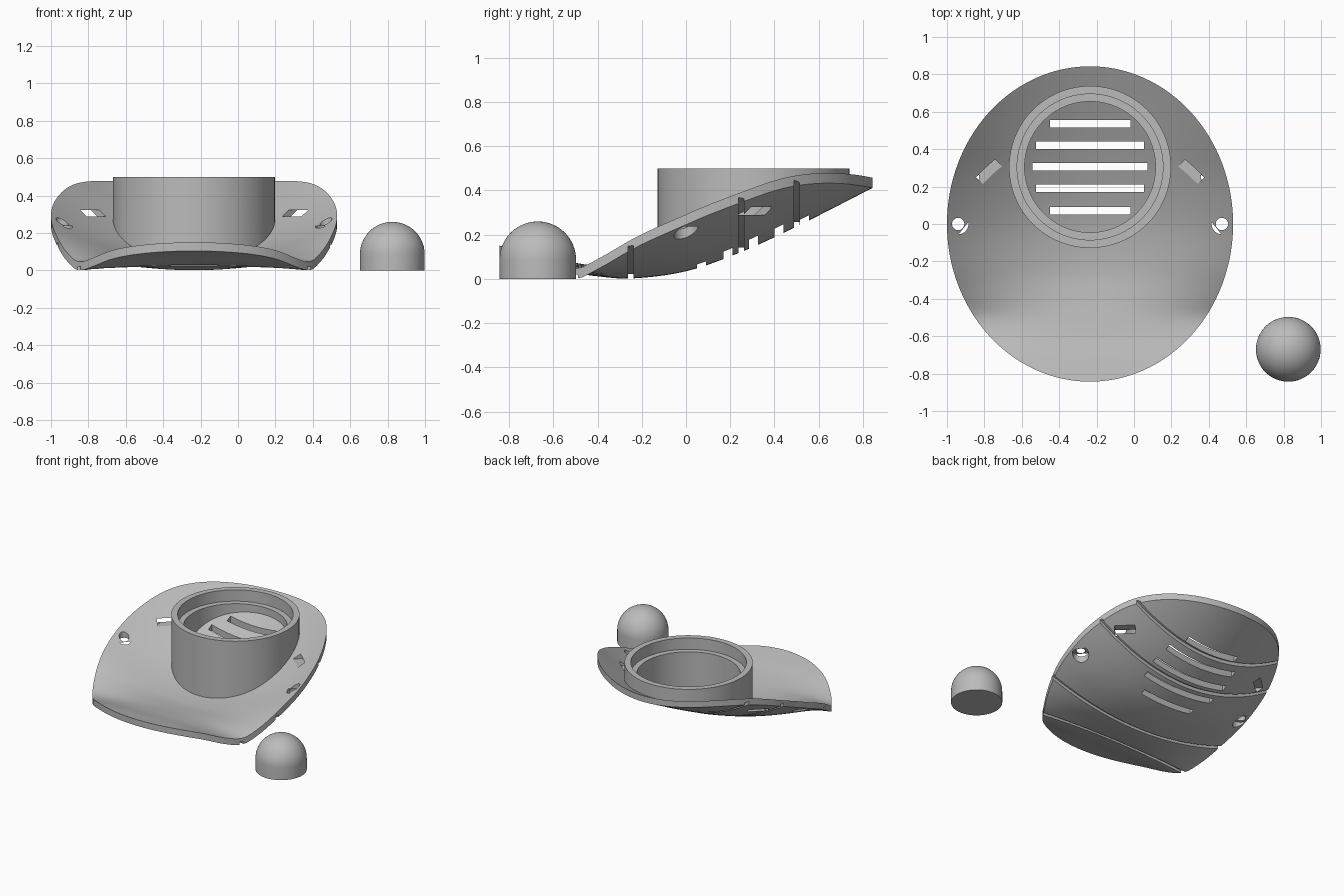
import bpy, bmesh
from math import sin, cos, pi, radians
from mathutils import Matrix, Vector

CX, RX, RY, THICK = -0.235, 0.765, 0.843, 0.046
CUP_Y = 0.305

cube = bpy.data.objects.get("Cube")
if cube:
    bpy.data.objects.remove(cube)

grey = bpy.data.materials.new("plain_grey")
grey.use_nodes = True
colour = (0.5, 0.5, 0.5, 1)
grey.diffuse_color = colour
grey.node_tree.nodes["Principled BSDF"].inputs["Base Color"].default_value = colour

# Underside stations: y, height on the centre line, sideways curvature
STATIONS = [(-0.85, 0.106, 0.0), (-0.7, 0.072, -0.04), (-0.6, 0.046, -0.08),
            (-0.5, 0.027, -0.07), (-0.4, 0.012, 0.07), (-0.25, 0.002, 0.24),
            (0, 0.035, 0.36), (0.25, 0.122, 0.42), (0.5, 0.237, 0.488), (0.85, 0.415, 0.53)]


def smooth_value(y, col):
    """Smooth curve through one column of the stations."""
    s = STATIONS
    y = min(max(y, s[0][0]), s[-1][0])
    i = next(k for k in range(len(s) - 1) if y <= s[k + 1][0])

    def slope(k):
        a, b = s[max(k - 1, 0)], s[min(k + 1, len(s) - 1)]
        return (b[col] - a[col]) / (b[0] - a[0])
    h = s[i + 1][0] - s[i][0]
    t = (y - s[i][0]) / h
    return ((2*t**3 - 3*t**2 + 1) * s[i][col] + (t**3 - 2*t**2 + t) * h * slope(i)
            + (3*t**2 - 2*t**3) * s[i + 1][col] + (t**3 - t**2) * h * slope(i + 1))


def underside(x, y):
    return smooth_value(y, 1) + smooth_value(y, 2) * (x - CX) ** 2


def finish(name, bm):
    bmesh.ops.recalc_face_normals(bm, faces=bm.faces)
    mesh = bpy.data.meshes.new(name)
    bm.to_mesh(mesh)
    bm.free()
    mesh.materials.append(grey)
    obj = bpy.data.objects.new(name, mesh)
    bpy.context.collection.objects.link(obj)
    return obj


def bridge(bm, a, b, closed=True):
    n = len(a)
    for i in range(n if closed else n - 1):
        j = (i + 1) % n
        bm.faces.new((a[i], a[j], b[j], b[i]))


def activate(obj):
    bpy.ops.object.select_all(action="DESELECT")
    obj.select_set(True)
    bpy.context.view_layer.objects.active = obj


def shade(obj, angle=30):
    activate(obj)
    bpy.ops.object.shade_smooth_by_angle(angle=radians(angle))


def cut(target, cutter):
    cutter.hide_render = True
    mod = target.modifiers.new("cut", "BOOLEAN")
    mod.operation, mod.solver, mod.object = "DIFFERENCE", "EXACT", cutter
    activate(target)
    bpy.ops.object.modifier_apply(modifier=mod.name)
    bpy.data.objects.remove(cutter)


def box(size, place, turn=0):
    bm = bmesh.new()
    m = Matrix.Translation(place) @ Matrix.Rotation(turn, 4, "Z") @ Matrix.Diagonal((*size, 1))
    bmesh.ops.create_cube(bm, size=1, matrix=m)
    return finish("box_cutter", bm)


def rod(radius, x, y, bottom, top):
    bm = bmesh.new()
    bmesh.ops.create_cone(bm, cap_ends=True, segments=40, radius1=radius, radius2=radius,
                          depth=top - bottom,
                          matrix=Matrix.Translation((x, y, (top + bottom) / 2)))
    return finish("rod_cutter", bm)


# Curved oval shell: two matching skins joined by an upright rim
SEGS, RINGS = 128, 26
bm = bmesh.new()
rims = []
for lift in (0, THICK):
    previous = None
    centre = bm.verts.new((CX, 0, underside(CX, 0) + lift))
    for r in range(1, RINGS + 1):
        ring = []
        for s in range(SEGS):
            a = 2 * pi * s / SEGS
            x, y = CX + RX * r / RINGS * cos(a), RY * r / RINGS * sin(a)
            ring.append(bm.verts.new((x, y, underside(x, y) + lift)))
        if previous:
            bridge(bm, previous, ring)
        else:
            for s in range(SEGS):
                bm.faces.new((centre, ring[s], ring[(s + 1) % SEGS]))
        previous = ring
    rims.append(previous)
bridge(bm, *rims)
shell = finish("curved_shell", bm)

# Shallow cross grooves following the underside
for gy in (-0.5, -0.25, 0.25, 0.5):
    bm = bmesh.new()
    rows = []
    for i in range(49):
        x = CX - 0.8 + 1.6 * i / 48
        z = underside(x, gy)
        rows.append([bm.verts.new((x, gy + dy, z + dz)) for dy, dz in
                     ((-0.0125, -0.06), (0.0125, -0.06), (0.0125, 0.02), (-0.0125, 0.02))])
    for a, b in zip(rows, rows[1:]):
        bridge(bm, a, b)
    bm.faces.new(rows[0])
    bm.faces.new(rows[-1])
    cut(shell, finish("groove_cutter", bm))

# Vent slots under the cup
for vy, half in ((0.535, 0.215), (0.42, 0.289), (0.305, 0.307), (0.19, 0.289), (0.07, 0.215)):
    cut(shell, box((2 * half, 0.04, 1.2), (CX, vy, 0.2)))

# Side openings, mirrored: slanted strap slots, round holes with recesses below
for side in (1, -1):
    cut(shell, box((0.14, 0.2, 0.035), (CX + side * 0.567, 0.305, 0.307), -side * pi / 4))
    cut(shell, rod(0.033, CX + side * 0.705, 0, -0.1, 0.6))
    cut(shell, rod(0.055, CX + side * 0.705, 0, -0.1, 0.237))
shade(shell)

# Stepped cup wall whose lower edge follows the shell
bm = bmesh.new()
loops = []
for radius, height in ((0.433, None), (0.433, 0.5), (0.39, 0.5), (0.39, 0.415),
                       (0.35, 0.415), (0.35, None)):
    loop = []
    for s in range(96):
        a = 2 * pi * s / 96
        x, y = CX + radius * cos(a), CUP_Y + radius * sin(a)
        z = underside(x, y) + THICK - 0.012 if height is None else height
        loop.append(bm.verts.new((x, y, z)))
    loops.append(loop)
for a, b in zip(loops, loops[1:] + loops[:1]):
    bridge(bm, a, b)
shade(finish("cup_wall", bm))

# Separate domed plug
bm = bmesh.new()
R, BASE = 0.173, 0.087
rows = []
for z, r in [(0, R)] + [(BASE + R * sin(t * pi / 32), R * cos(t * pi / 32)) for t in range(16)]:
    rows.append([bm.verts.new((0.825 + r * cos(2 * pi * s / 64),
                               -0.67 + r * sin(2 * pi * s / 64), z)) for s in range(64)])
for a, b in zip(rows, rows[1:]):
    bridge(bm, a, b)
bm.faces.new(rows[0])
tip = bm.verts.new((0.825, -0.67, BASE + R))
for s in range(64):
    bm.faces.new((rows[-1][s], rows[-1][(s + 1) % 64], tip))
shade(finish("domed_plug", bm))
